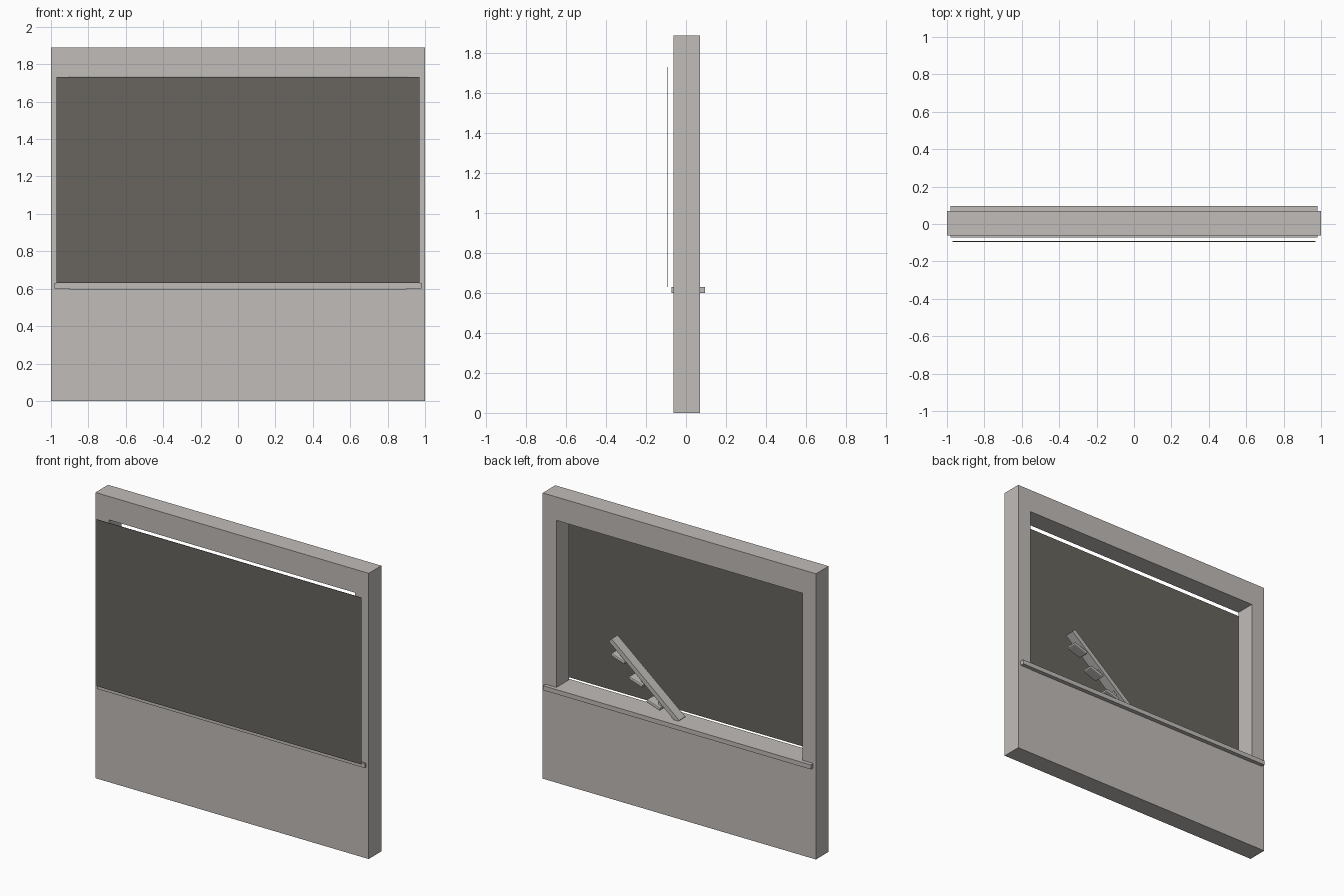
import bpy, bmesh, math
from mathutils import Vector

cube = bpy.data.objects.get("Cube")
if cube:
    bpy.data.objects.remove(cube, do_unlink=True)


def material(name, rgb):
    m = bpy.data.materials.new(name)
    m.use_nodes = True
    m.diffuse_color = (*rgb, 1)
    m.node_tree.nodes["Principled BSDF"].inputs["Base Color"].default_value = (*rgb, 1)
    return m


stone = material("warm_grey", (0.527, 0.503, 0.485))
dark = material("dark_olive_grey", (0.138, 0.130, 0.112))


def finish(bm, name, mat):
    bmesh.ops.recalc_face_normals(bm, faces=bm.faces)
    me = bpy.data.meshes.new(name)
    bm.to_mesh(me)
    bm.free()
    me.materials.append(mat)
    ob = bpy.data.objects.new(name, me)
    bpy.context.collection.objects.link(ob)
    return ob


def box(name, lo, hi, mat):
    lo, hi = Vector(lo), Vector(hi)
    bm = bmesh.new()
    bmesh.ops.create_cube(bm, size=1)
    bmesh.ops.scale(bm, vec=hi - lo, verts=bm.verts)
    bmesh.ops.translate(bm, vec=(lo + hi) / 2, verts=bm.verts)
    return finish(bm, name, mat)


def tilted_box(name, center, size, angle, mat):
    h = Vector(size) / 2
    ob = box(name, -h, h, mat)
    ob.location = center
    ob.rotation_euler = (0, -angle, 0)
    return ob


# Wall with a rectangular opening: outer and inner loops joined into a solid ring
def rect(bm, y, x, z0, z1):
    return [bm.verts.new((a, y, c)) for a, c in ((-x, z0), (x, z0), (x, z1), (-x, z1))]


bm = bmesh.new()
loops = [rect(bm, -0.062, 1.0, 0, 1.89), rect(bm, 0.07, 1.0, 0, 1.89),
         rect(bm, 0.07, 0.9, 0.598, 1.735), rect(bm, -0.062, 0.9, 0.598, 1.735)]
for k in range(4):
    a, b = loops[k], loops[(k + 1) % 4]
    for i in range(4):
        j = (i + 1) % 4
        bm.faces.new((a[i], a[j], b[j], b[i]))
finish(bm, "wall", stone)

# Sill board running through the opening
box("window_sill", (-0.98, -0.073, 0.6), (0.98, 0.095, 0.63), stone)

# Thin screen standing off the front
box("front_screen", (-0.97, -0.095, 0.63), (0.97, -0.092, 1.733), dark)

# Sloping rail standing on the sill
foot, head = Vector((0.03, 0.01, 0.625)), Vector((0.525, 0.01, 1.032))
run = head - foot
slope = math.atan2(run.z, run.x)
tilted_box("sloping_rail", (foot + head) / 2, (run.length, 0.065, 0.03), slope, stone)

# Small ledges below the rail
for n, (x, z) in enumerate(((0.468, 0.925), (0.338, 0.806), (0.208, 0.688))):
    ledge = tilted_box(f"rail_ledge_{n + 1}", (x, 0.01, z), (0.105, 0.07, 0.022),
                       math.radians(18), stone)
    bev = ledge.modifiers.new("rounded_edges", 'BEVEL')
    bev.width, bev.segments = 0.006, 2
    # Short hanger joining the ledge to the rail
    hx = x - 0.035
    rail_z = foot.z + (hx - foot.x) * run.z / run.x
    box(f"ledge_hanger_{n + 1}", (hx - 0.01, -0.005, z - 0.015), (hx + 0.01, 0.025, rail_z), stone)
